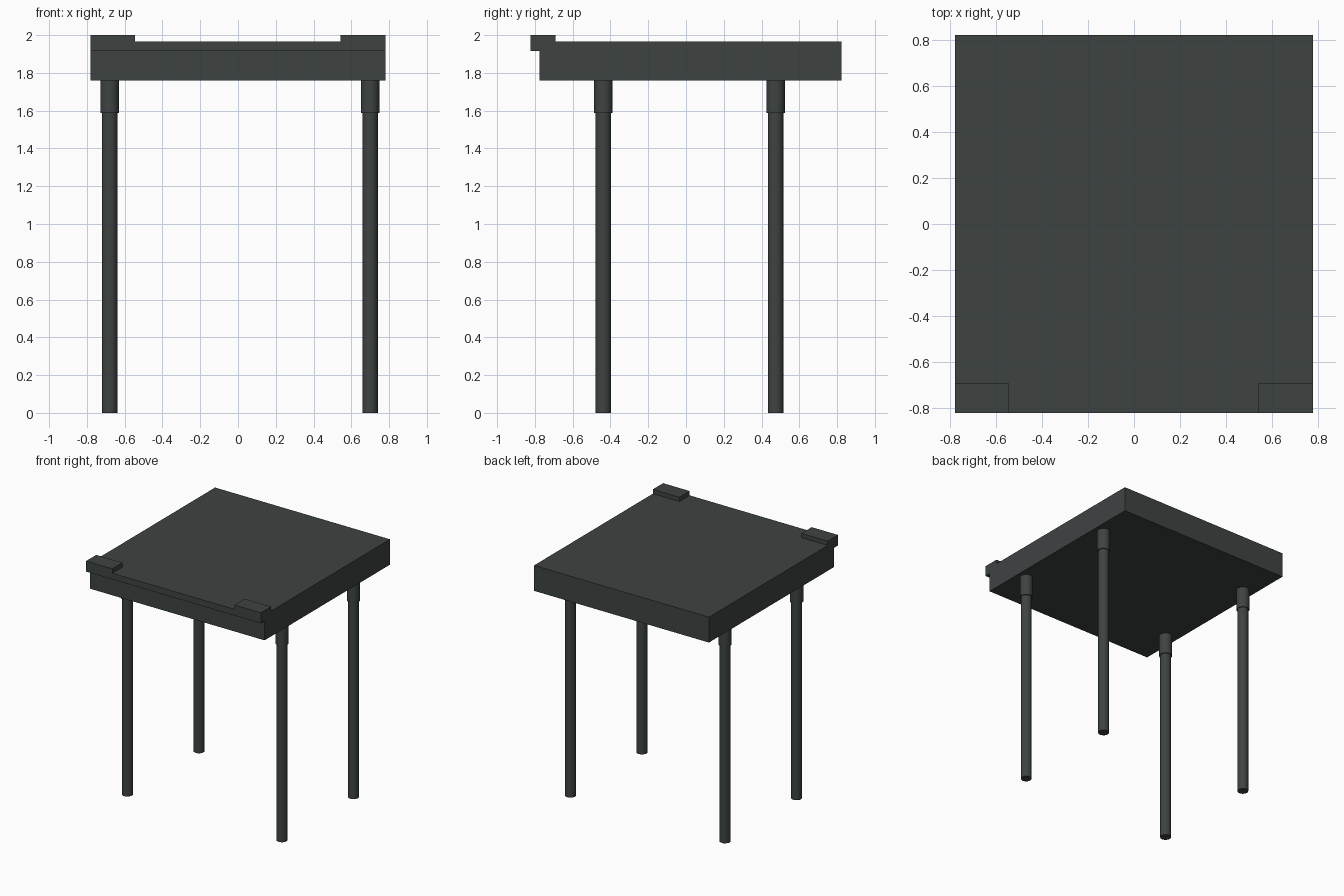
import bpy, bmesh

if "Cube" in bpy.data.objects:
    bpy.data.objects.remove(bpy.data.objects["Cube"])

mat = bpy.data.materials.new("dark slate grey")
mat.diffuse_color = (0.048, 0.057, 0.055, 1)
mat.use_nodes = True
mat.node_tree.nodes["Principled BSDF"].inputs["Base Color"].default_value = mat.diffuse_color


def finish(name, bm):
    bmesh.ops.recalc_face_normals(bm, faces=bm.faces)
    me = bpy.data.meshes.new(name)
    bm.to_mesh(me)
    bm.free()
    me.materials.append(mat)
    ob = bpy.data.objects.new(name, me)
    bpy.context.collection.objects.link(ob)
    return ob


def extrude_x(name, profile, x0, x1):
    # Extrude a (y, z) outline from x0 to x1
    bm = bmesh.new()
    face = bm.faces.new([bm.verts.new((x0, y, z)) for y, z in profile])
    ext = bmesh.ops.extrude_face_region(bm, geom=[face])["geom"]
    verts = [g for g in ext if isinstance(g, bmesh.types.BMVert)]
    bmesh.ops.translate(bm, verts=verts, vec=(x1 - x0, 0, 0))
    return finish(name, bm)


def turned_leg(name, x, y):
    # Slim post with a wider collar at the top, revolved as stacked rings
    n = 24
    bm = bmesh.new()
    for r, z0, z1 in ((0.041, 0, 1.587), (0.049, 1.587, 1.76)):
        res = bmesh.ops.create_cone(bm, cap_ends=True, segments=n,
                                    radius1=r, radius2=r, depth=z1 - z0)
        bmesh.ops.translate(bm, verts=res["verts"], vec=(x, y, (z0 + z1) / 2))
    for f in bm.faces:
        f.smooth = len(f.verts) == 4
    for e in bm.edges:
        e.smooth = all(len(f.verts) == 4 for f in e.link_faces)
    return finish(name, bm)


# Table top with an overhanging lip along the front edge
extrude_x("table_top", [(-0.775, 1.76), (0.822, 1.76), (0.822, 1.965),
                        (-0.822, 1.965), (-0.822, 1.915), (-0.775, 1.915)],
          -0.78, 0.78)

# Raised stops on the two front corners
stop = [(-0.822, 1.965), (-0.692, 1.965), (-0.692, 2.0), (-0.822, 2.0)]
extrude_x("left_corner_stop", stop, -0.78, -0.546)
extrude_x("right_corner_stop", stop, 0.543, 0.78)

# Four legs
for side, x in (("left", -0.68), ("right", 0.699)):
    for end, y in (("front", -0.438), ("back", 0.474)):
        turned_leg(f"{end}_{side}_leg", x, y)
